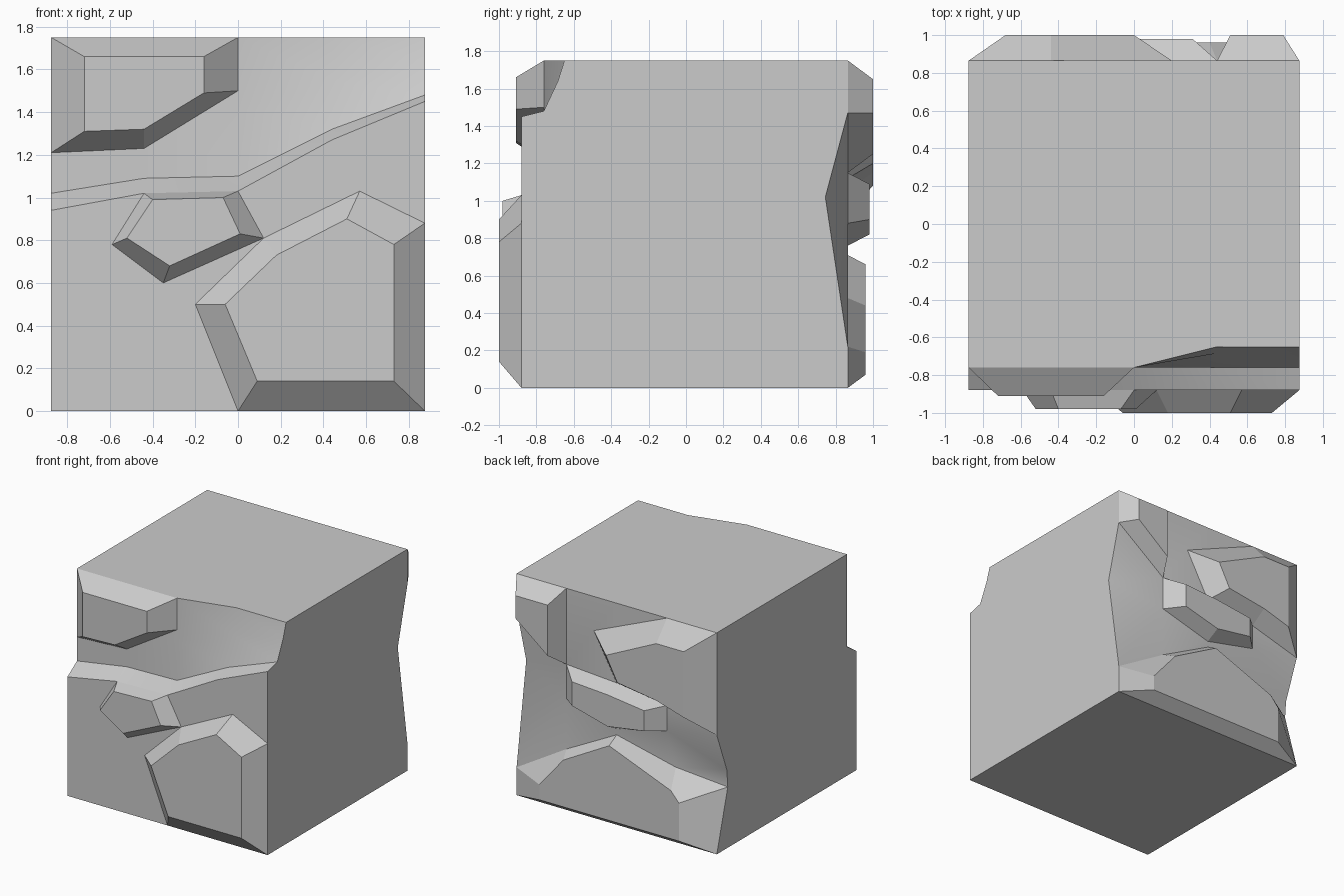
import bpy, bmesh, math

if "Cube" in bpy.data.objects:
    bpy.data.objects.remove(bpy.data.objects["Cube"])

XS = [-0.875, -0.44, 0.0, 0.44, 0.875]
BACK = 0.865


def finish(name, bm, smooth=False):
    bmesh.ops.recalc_face_normals(bm, faces=bm.faces)
    mesh = bpy.data.meshes.new(name)
    bm.to_mesh(mesh)
    bm.free()
    obj = bpy.data.objects.new(name, mesh)
    bpy.context.collection.objects.link(obj)
    if smooth:
        bpy.ops.object.select_all(action='DESELECT')
        obj.select_set(True)
        bpy.context.view_layer.objects.active = obj
        bpy.ops.object.shade_smooth_by_angle(angle=math.radians(30))
    return obj


# Rock block: front and back walls are columns of heights and depths
front_top = [1.75] * 5
front_mid = [(1.4, -0.76), (1.4, -0.76), (1.42, -0.76), (1.55, -0.685), (1.64, -0.685)]
front_rim = [-0.76, -0.76, -0.76, -0.65, -0.65]
crease_hi = [1.02, 1.09, 1.10, 1.32, 1.48]
crease_lo = [0.94, 1.02, 1.03, 1.27, 1.45]
front_cols = [[(1.75, front_rim[i]), front_mid[i], (crease_hi[i], -0.76),
               (crease_lo[i], -0.88), (0, -0.88)] for i in range(5)]
back_cols = [
    [(1.75, 0), (0.94, 0), (0.62, -0.125), (0.48, -0.137), (0, 0)],
    [(1.75, 0), (1.06, 0), (0.86, 0), (0.53, -0.11), (0, 0)],
    [(1.75, 0), (1.12, 0), (0.76, 0), (0.71, 0), (0, 0)],
    [(1.75, 0), (1.15, 0), (0.88, 0), (0.48, 0), (0, 0)],
    [(1.75, 0), (1.47, 0), (1.02, -0.12), (0.22, 0), (0, 0)],
]
bm = bmesh.new()
F = [[bm.verts.new((x, y, z)) for z, y in col] for x, col in zip(XS, front_cols)]
B = [[bm.verts.new((x, BACK + d, z)) for z, d in col] for x, col in zip(XS, back_cols)]
for i in range(4):
    for g in (F, B):
        for r in range(4):
            bm.faces.new((g[i][r], g[i + 1][r], g[i + 1][r + 1], g[i][r + 1]))
    for r in (0, 4):
        bm.faces.new((F[i][r], F[i + 1][r], B[i + 1][r], B[i][r]))
for i in (0, 4):
    bm.faces.new(F[i] + B[i][::-1])
finish("rock_block", bm, smooth=True)


def stone(name, outer, inner, y_base, y_face):
    """Raised stone: bevelled ring from an outline to a flat face.
    An outline point may carry a third value, its depth offset."""
    bm = bmesh.new()
    o = [bm.verts.new((p[0], y_base + (p[2] if len(p) > 2 else 0), p[1])) for p in outer]
    n = [bm.verts.new((x, y_face, z)) for x, z in inner]
    for i in range(len(o)):
        j = (i + 1) % len(o)
        bm.faces.new((o[i], o[j], n[j], n[i]))
    cap = bm.faces.new(n)
    bmesh.ops.recalc_face_normals(bm, faces=bm.faces)
    cap.normal_update()
    # open shell: make the face point away from the block
    if cap.normal.y * y_face < 0:
        bmesh.ops.reverse_faces(bm, faces=bm.faces)
    mesh = bpy.data.meshes.new(name)
    bm.to_mesh(mesh)
    bm.free()
    bpy.context.collection.objects.link(bpy.data.objects.new(name, mesh))


# Front stones
stone("front_upper_stone",
      [(-0.875, 1.75), (0, 1.75), (0, 1.5), (-0.44, 1.23), (-0.875, 1.21)],
      [(-0.72, 1.66), (-0.16, 1.66), (-0.16, 1.49), (-0.44, 1.32), (-0.72, 1.31)], -0.76, -0.91)
stone("front_middle_stone",
      [(-0.44, 1.02), (0, 1.03), (0.12, 0.81), (-0.35, 0.6), (-0.59, 0.78)],
      [(-0.4, 0.99), (-0.07, 1.0), (0.01, 0.83), (-0.32, 0.68), (-0.52, 0.81)], -0.88, -0.98)
stone("front_lower_stone",
      [(0, 0), (0.875, 0), (0.875, 0.88), (0.57, 1.03), (0.12, 0.81), (-0.2, 0.5)],
      [(0.09, 0.14), (0.73, 0.14), (0.73, 0.78), (0.51, 0.9), (0.18, 0.73), (-0.06, 0.5)],
      -0.88, -1.0)

# Back stones
stone("back_corner_stone",
      [(0.875, 1.75), (0.44, 1.75), (0.44, 1.15), (0.875, 1.47)],
      [(0.79, 1.65), (0.51, 1.65), (0.51, 1.25), (0.79, 1.47)], BACK, 1.0)
stone("back_upper_stone",
      [(-0.875, 1.75), (-0.44, 1.75), (0.2, 1.48), (0, 1.12), (-0.44, 1.06), (-0.875, 0.94)],
      [(-0.68, 1.6), (-0.44, 1.6), (0, 1.39), (-0.1, 1.2), (-0.44, 1.15), (-0.68, 1.08)],
      BACK, 1.0)
stone("back_middle_stone",
      [(0.44, 1.15), (0.44, 0.88), (0, 0.76), (-0.44, 0.86), (-0.44, 1.06), (0, 1.12)],
      [(0.31, 1.09), (0.31, 0.9), (0, 0.82), (-0.32, 0.87), (-0.32, 1.03), (0, 1.07)],
      BACK, 0.98)
stone("back_lower_stone",
      [(-0.875, 0), (-0.875, 0.48, -0.137), (-0.44, 0.53, -0.11), (0, 0.71), (0.44, 0.48),
       (0.875, 0.22), (0.875, 0)],
      [(-0.61, 0.07), (-0.61, 0.37), (-0.54, 0.45), (0, 0.66), (0.4, 0.44), (0.61, 0.19),
       (0.61, 0.07)], BACK, 0.96)
